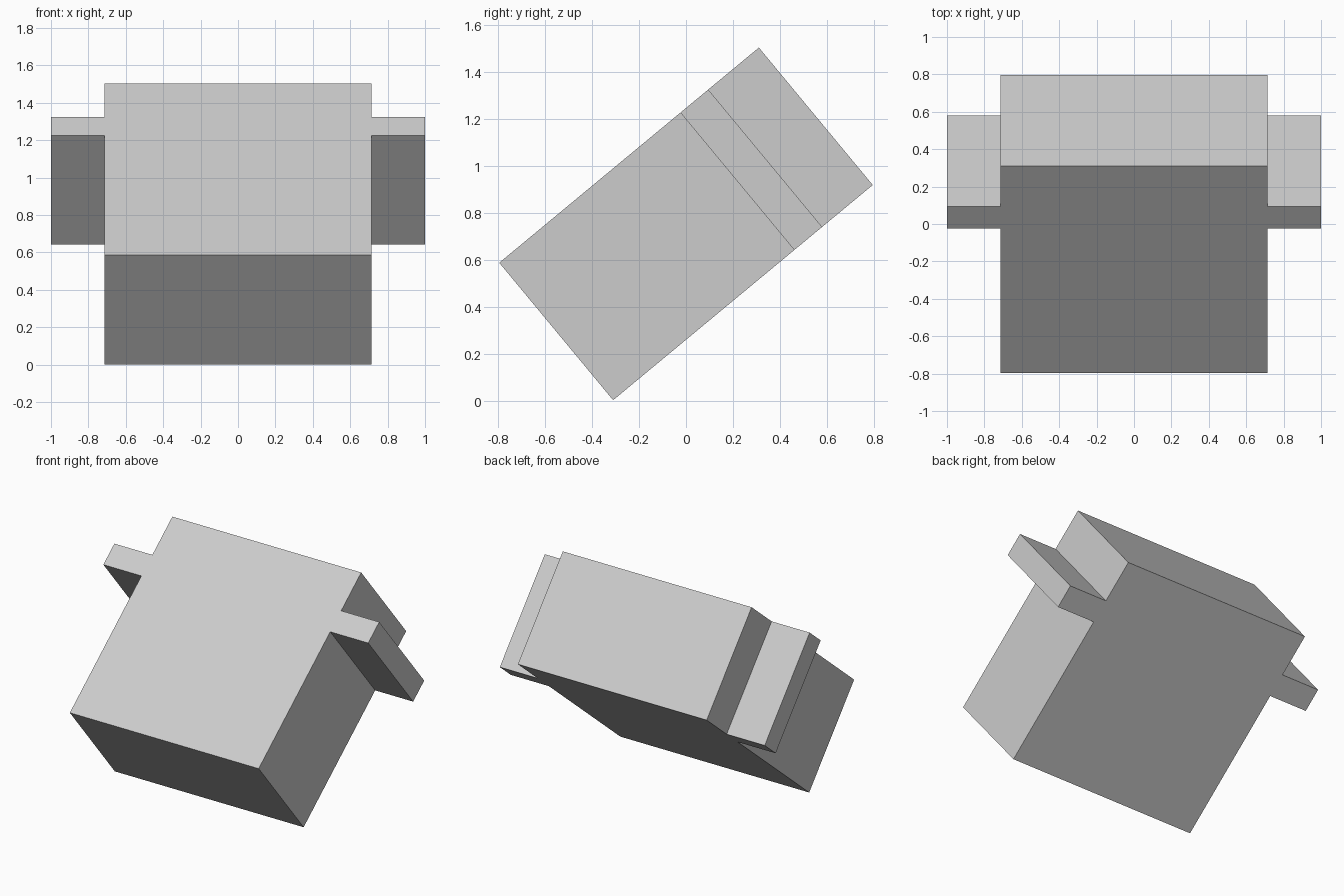
import bpy
import bmesh
import math
from mathutils import Matrix, Vector

cube = bpy.data.objects.get("Cube")
if cube:
    bpy.data.objects.remove(cube, do_unlink=True)

# Plain grey finish
grey = bpy.data.materials.new("light grey")
grey.use_nodes = True
colour = (0.604, 0.604, 0.604, 1)
grey.diffuse_color = colour
grey.node_tree.nodes["Principled BSDF"].inputs["Base Color"].default_value = colour

# Block dimensions before tilting
half_width, half_length, depth = 0.713, 0.718, 0.76
tab_tip, tab_start, tab_end = 1.0, 0.284, 0.438
tilt = math.radians(39.65)
centre = Vector((0, 0, 0.7525))

# Outline of the block with a tab on each side
right = [(half_width, -half_length), (half_width, tab_start), (tab_tip, tab_start),
         (tab_tip, tab_end), (half_width, tab_end), (half_width, half_length)]
outline = right + [(-x, y) for x, y in reversed(right)]

# Extrude the outline into one solid, then tilt it
bm = bmesh.new()
face = bm.faces.new([bm.verts.new((x, y, -depth / 2)) for x, y in outline])
extruded = bmesh.ops.extrude_face_region(bm, geom=[face], use_keep_orig=True)
top = [g for g in extruded["geom"] if isinstance(g, bmesh.types.BMVert)]
bmesh.ops.translate(bm, verts=top, vec=(0, 0, depth))
bmesh.ops.recalc_face_normals(bm, faces=bm.faces)
bm.transform(Matrix.Translation(centre) @ Matrix.Rotation(tilt, 4, "X"))

mesh = bpy.data.meshes.new("tilted_block_with_side_tabs")
bm.to_mesh(mesh)
bm.free()
mesh.materials.append(grey)
block = bpy.data.objects.new("tilted_block_with_side_tabs", mesh)
bpy.context.collection.objects.link(block)
